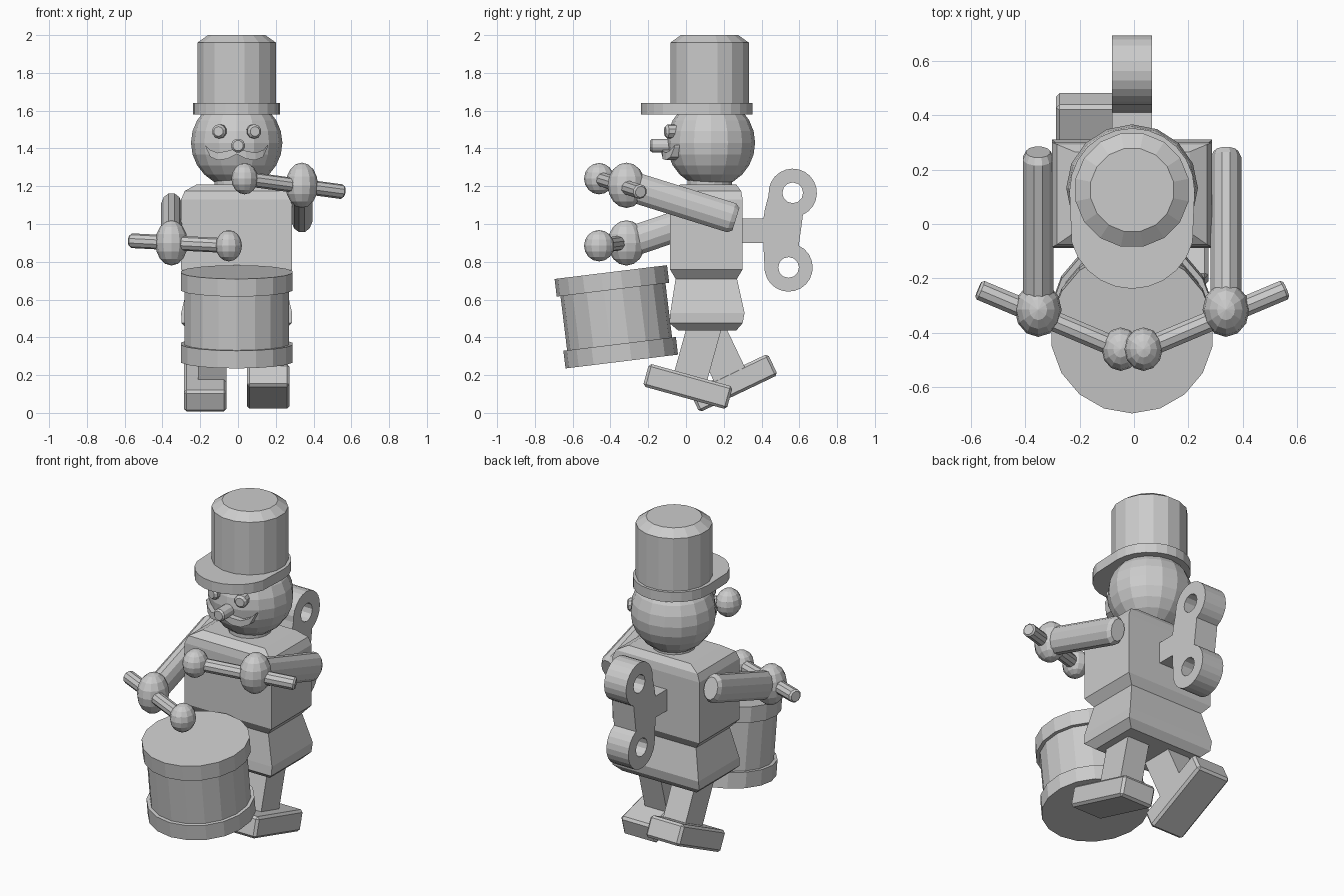
import bpy, bmesh
from math import sin, cos, pi, atan2, radians, sqrt
from mathutils import Matrix, Vector

if "Cube" in bpy.data.objects:
    bpy.data.objects.remove(bpy.data.objects["Cube"])

CX = -0.007  # symmetry plane

grey = bpy.data.materials.new("plain grey")
grey.use_nodes = True
grey.diffuse_color = (0.6, 0.6, 0.6, 1)
grey.node_tree.nodes["Principled BSDF"].inputs["Base Color"].default_value = (0.6, 0.6, 0.6, 1)


def add(name, bm, matrix=Matrix()):
    bmesh.ops.recalc_face_normals(bm, faces=bm.faces)
    mesh = bpy.data.meshes.new(name)
    bm.to_mesh(mesh)
    bm.free()
    mesh.materials.append(grey)
    ob = bpy.data.objects.new(name, mesh)
    ob.matrix_world = matrix
    bpy.context.collection.objects.link(ob)
    return ob


def loft(name, rings, matrix=Matrix()):
    """Skin a stack of point rings and cap both ends."""
    bm = bmesh.new()
    loops = [[bm.verts.new(p) for p in ring] for ring in rings]
    n = len(loops[0])
    for a, b in zip(loops, loops[1:]):
        for i in range(n):
            j = (i + 1) % n
            bm.faces.new((a[i], a[j], b[j], b[i]))
    bm.faces.new(loops[0])
    bm.faces.new(loops[-1])
    return add(name, bm, matrix)


def lathe(name, profile, matrix, sides=16, squash=1.0):
    """Turn (radius, height) pairs about local z; squash narrows local x."""
    turns = [2 * pi * (i + 0.5) / sides for i in range(sides)]
    return loft(name, [[(r * squash * cos(t), r * sin(t), z) for t in turns]
                       for r, z in profile], matrix)


def ball(name, centre, radii, segments=12, rings=8):
    bm = bmesh.new()
    bmesh.ops.create_uvsphere(bm, u_segments=segments, v_segments=rings, radius=1)
    bmesh.ops.scale(bm, vec=radii, verts=bm.verts)
    return add(name, bm, Matrix.Translation(centre))


def box(name, size, centre, matrix=Matrix(), bevel=0.0):
    bm = bmesh.new()
    bmesh.ops.create_cube(bm, size=1)
    bmesh.ops.scale(bm, vec=size, verts=bm.verts)
    bmesh.ops.translate(bm, vec=centre, verts=bm.verts)
    if bevel:
        bmesh.ops.bevel(bm, geom=bm.edges[:], offset=bevel, segments=1, affect='EDGES')
    return add(name, bm, matrix)


def at(x, y, z, tilt=0.0):
    return Matrix.Translation((x, y, z)) @ Matrix.Rotation(tilt, 4, 'X')


# Torso with pinched waist and flared coat
torso = [(0.435, 0.25, -0.04, 0.265), (0.475, 0.292, -0.088, 0.3), (0.53, 0.294, -0.083, 0.31),
         (0.71, 0.25, -0.055, 0.27), (0.76, 0.294, -0.085, 0.3), (1.13, 0.294, -0.085, 0.3),
         (1.175, 0.275, -0.075, 0.292), (1.21, 0.21, -0.03, 0.265)]
loft("torso", [[(CX - w, a, z), (CX + w, a, z), (CX + w, b, z), (CX - w, b, z)]
               for z, w, a, b in torso])

# Neck and head
lathe("neck", [(0.12, 0), (0.12, 0.12)], at(CX, 0.125, 1.18))
HEAD = Vector((CX, 0.132, 1.43))
R = 0.238
ball("head", HEAD, (R + 0.004, R - 0.004, R), 16, 12)

# Hat with a brim pulled forward into a visor
lathe("hat", [(0.212, 0), (0.212, 0.36), (0.155, 0.4)], at(CX, 0.125, 1.6))
turns = [2 * pi * i / 24 for i in range(24)]
loft("hat_brim", [[(CX + 0.23 * cos(t), 0.122 + 0.23 * sin(t) - (0.13 if sin(t) < -0.01 else 0), z)
                   for t in turns] for z in (1.58, 1.64)])


def face_y(x, z):
    return HEAD.y - sqrt(R * R - x * x - (z - HEAD.z) ** 2)


# Eyes, nose and moustache
for side, label in ((1, "left"), (-1, "right")):
    x = 0.09 * side
    aim = Matrix.Rotation(radians(12) * side, 4, 'Z')
    lathe(label + "_eye", [(0.038, -0.03), (0.038, 0.018), (0.026, 0.032)],
          Matrix.Translation((CX + x, face_y(x, 1.49), 1.49)) @ aim @ Matrix.Rotation(pi / 2, 4, 'X'), 10)
lathe("nose", [(0.037, 0), (0.037, 0.09), (0.028, 0.1)], at(CX + 0.007, -0.09, 1.415, pi / 2), 12)
half = [(0.0, 1.4, 1.37), (0.05, 1.387, 1.345), (0.1, 1.377, 1.338), (0.14, 1.392, 1.355), (0.165, 1.418, 1.41)]
strip = [(-x, a, b) for x, a, b in half[:0:-1]] + half
rings = []
for x, top, low in strip:
    y = face_y(x, 1.38)
    rings.append([(CX + x, y - 0.028, low), (CX + x, y - 0.028, top),
                  (CX + x, y + 0.03, top), (CX + x, y + 0.03, low)])
loft("moustache", rings)

# Arms, hands and drumsticks: side, shoulder, hand, beater and grip heights
for side, label, shoulder, hand, beater, grip in ((1, "left", 1.03, 1.205, 1.24, 1.17),
                                                  (-1, "right", 1.09, 0.9, 0.885, 0.912)):
    x = CX + 0.345 * side
    dy, dz = -0.56, hand - shoulder
    length = sqrt(dy * dy + dz * dz)
    lathe(label + "_arm", [(0.065, -0.015), (0.083, 0.01), (0.083, length)],
          at(x, 0.25, shoulder, atan2(-dy, dz)), 12, 0.7)
    ball(label + "_hand", (x, -0.315, hand), (0.086, 0.1, 0.12))
    tip = Vector((CX + 0.042 * side, -0.46, beater))
    ball(label + "_beater", tip, (0.07, 0.08, 0.083))
    end = Vector((CX + 0.565 * side, -0.24, grip))
    ray = end - tip
    lathe(label + "_drumstick", [(0.039, 0), (0.039, ray.length - 0.01), (0.03, ray.length)],
          Matrix.Translation(tip) @ ray.to_track_quat('Z', 'Y').to_matrix().to_4x4(), 10)

# Tilted drum with two hoops
lathe("drum", [(0.3, 0), (0.3, 0.094), (0.28, 0.094), (0.28, 0.383), (0.3, 0.383), (0.3, 0.477)],
      at(CX, -0.34, 0.272, radians(7)), 18)

# Striding legs, each square to its foot
for side, label, y, z, tilt in ((1, "left", 0.01, 0.14, -15.5), (-1, "right", 0.252, 0.158, 25.5)):
    frame = at(CX, y, z, radians(tilt))
    box(label + "_foot", (0.226, 0.46, 0.125), (0.167 * side, 0, 0), frame, 0.014)
    box(label + "_leg", (0.15, 0.18, 0.34), (0.13 * side, 0, 0.19), frame)

# Wind-up key: flat bow with two round holes, swept across x
def arc(cy, cz, r, start, stop, n=16):
    return [(cy + r * cos(radians(start + (stop - start) * i / n)),
             cz + r * sin(radians(start + (stop - start) * i / n))) for i in range(n + 1)]


upper, lower = (0.565, 1.165), (0.543, 0.77)
outline = (arc(*upper, 0.128, -65, 185) + [(0.418, 1.08), (0.41, 1.03), (0.41, 0.9), (0.412, 0.84)]
           + arc(*lower, 0.128, 175, 425))
curve = bpy.data.curves.new("key_outline", 'CURVE')
curve.dimensions = '2D'
curve.fill_mode = 'BOTH'
curve.extrude = 0.074
for path in (outline, arc(*upper, 0.055, 0, 330, 11), arc(*lower, 0.055, 0, 330, 11)):
    spline = curve.splines.new('POLY')
    spline.points.add(len(path) - 1)
    for point, (u, v) in zip(spline.points, path):
        point.co = (u, v, 0, 1)
    spline.use_cyclic_u = True
shape = bpy.data.objects.new("key_outline", curve)
bpy.context.collection.objects.link(shape)
bow = bmesh.new()
flat = bpy.data.meshes.new_from_object(shape.evaluated_get(bpy.context.evaluated_depsgraph_get()))
bow.from_mesh(flat)
bpy.data.objects.remove(shape)
bpy.data.meshes.remove(flat)
bmesh.ops.remove_doubles(bow, verts=bow.verts, dist=0.0005)
for face in bow.faces:
    face.smooth = False
    face.material_index = 0
stand = Matrix(((0, 0, 1, CX), (1, 0, 0, 0), (0, 1, 0, 0), (0, 0, 0, 1)))
add("key_bow", bow, stand)
box("key_shaft", (0.147, 0.16, 0.13), (CX, 0.35, 0.965))
